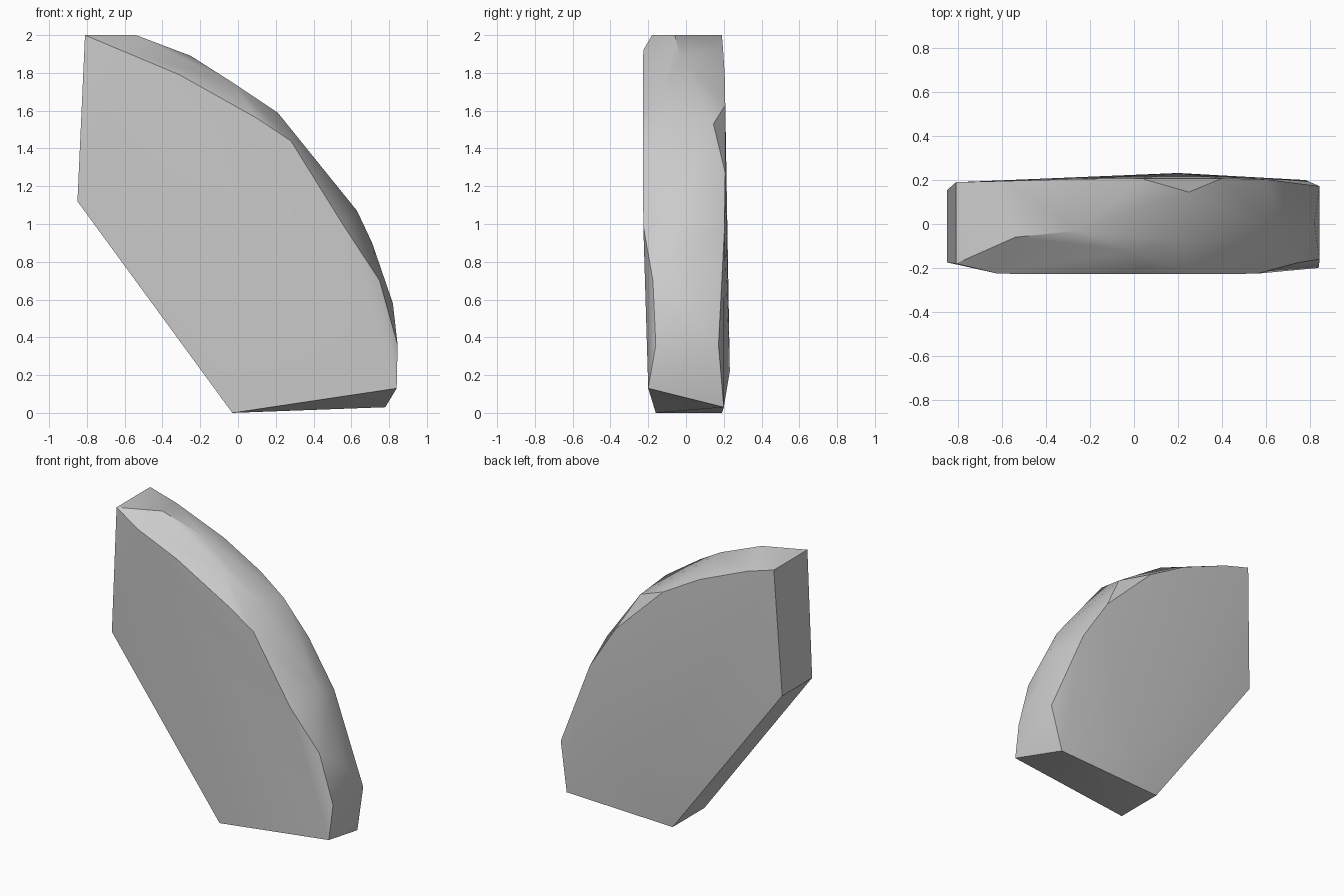
import bpy, bmesh, math

if "Cube" in bpy.data.objects:
    bpy.data.objects.remove(bpy.data.objects["Cube"], do_unlink=True)

stone = bpy.data.materials.new("grey_stone")
stone.use_nodes = True
grey = (0.6, 0.6, 0.6, 1)
stone.diffuse_color = grey
stone.node_tree.nodes["Principled BSDF"].inputs["Base Color"].default_value = grey

# Corners as (x, y, z): front outline, outer ridge, back outline
front_outline = [
    (-.81, -.18, 2), (-.62, -.226, 1.92), (-.31, -.228, 1.79), (.1, -.228, 1.56),
    (.28, -.228, 1.44), (.56, -.226, .99), (.75, -.175, .7), (.845, -.16, .36),
    (.84, -.2, .13), (-.03, -.16, 0), (-.85, -.175, 1.12),
]
outer_ridge = [
    (-.54, -.06, 2), (-.25, -.03, 1.89), (-.03, -.12, 1.75), (.21, -.08, 1.59),
    (.63, -.03, 1.07), (.71, 0, .9), (.82, 0, .58),
]
back_outline = [
    (-.81, .19, 2), (-.61, .195, 1.94), (-.25, .205, 1.79), (.03, .208, 1.63),
    (.25, .145, 1.53), (.4, .208, 1.27), (.6, .203, .96), (.845, .172, .36),
    (.78, .2, .03), (.2, .232, .22), (-.03, .19, 0), (-.85, .155, 1.12),
]

# Wrap the corners into one faceted slab
bm = bmesh.new()
for corner in front_outline + outer_ridge + back_outline:
    bm.verts.new(corner)
hull = bmesh.ops.convex_hull(bm, input=bm.verts)
loose = [v for v in bm.verts if not v.link_faces]
bmesh.ops.delete(bm, geom=loose, context='VERTS')
bmesh.ops.recalc_face_normals(bm, faces=bm.faces)
mesh = bpy.data.meshes.new("stone_slab")
bm.to_mesh(mesh)
bm.free()
mesh.materials.append(stone)

slab = bpy.data.objects.new("stone_slab", mesh)
bpy.context.collection.objects.link(slab)

# Soft shading over the rounded rim, crisp at the broken edges
bpy.context.view_layer.objects.active = slab
slab.select_set(True)
bpy.ops.object.shade_smooth_by_angle(angle=math.radians(30))
